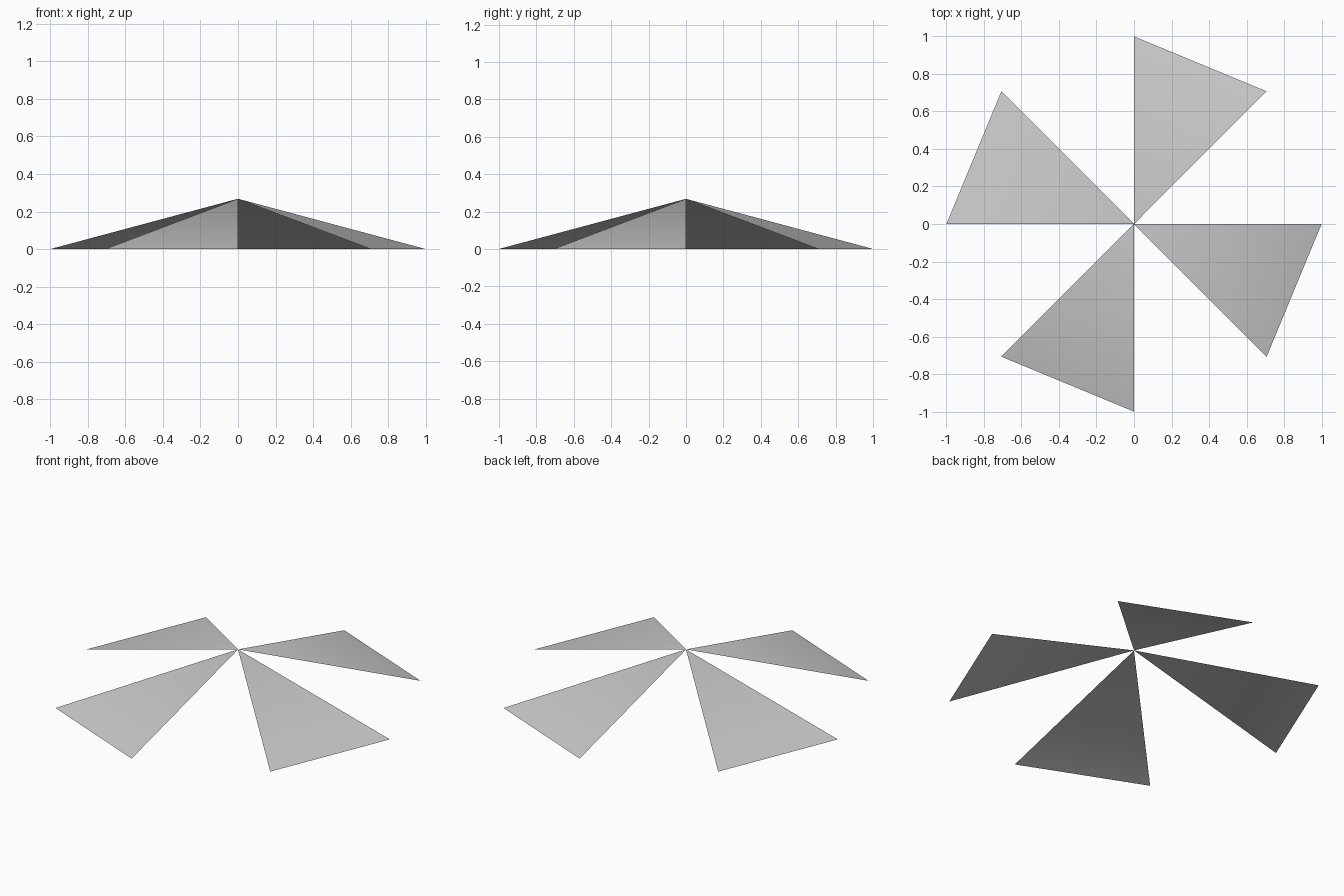
import bpy, bmesh, math

cube = bpy.data.objects.get("Cube")
if cube:
    bpy.data.objects.remove(cube, do_unlink=True)

RADIUS = 1.0
HEIGHT = 0.268
BLADES = 4

# Single light grey material
grey = bpy.data.materials.new("light_grey")
grey.use_nodes = True
colour = (0.6, 0.6, 0.6, 1.0)
grey.diffuse_color = colour
grey.node_tree.nodes["Principled BSDF"].inputs["Base Color"].default_value = colour

# Every second face of a shallow eight-sided cone, joined at the apex
bm = bmesh.new()
apex = bm.verts.new((0, 0, HEIGHT))
for i in range(BLADES):
    start = math.radians(45 + i * 360 / BLADES)
    rim = [bm.verts.new((RADIUS * math.cos(a), RADIUS * math.sin(a), 0))
           for a in (start, start + math.radians(45))]
    face = bm.faces.new((apex, *rim))
    face.smooth = True

mesh = bpy.data.meshes.new("pinwheel_blades")
bm.to_mesh(mesh)
bm.free()
mesh.materials.append(grey)
blades = bpy.data.objects.new("pinwheel_blades", mesh)
bpy.context.collection.objects.link(blades)
